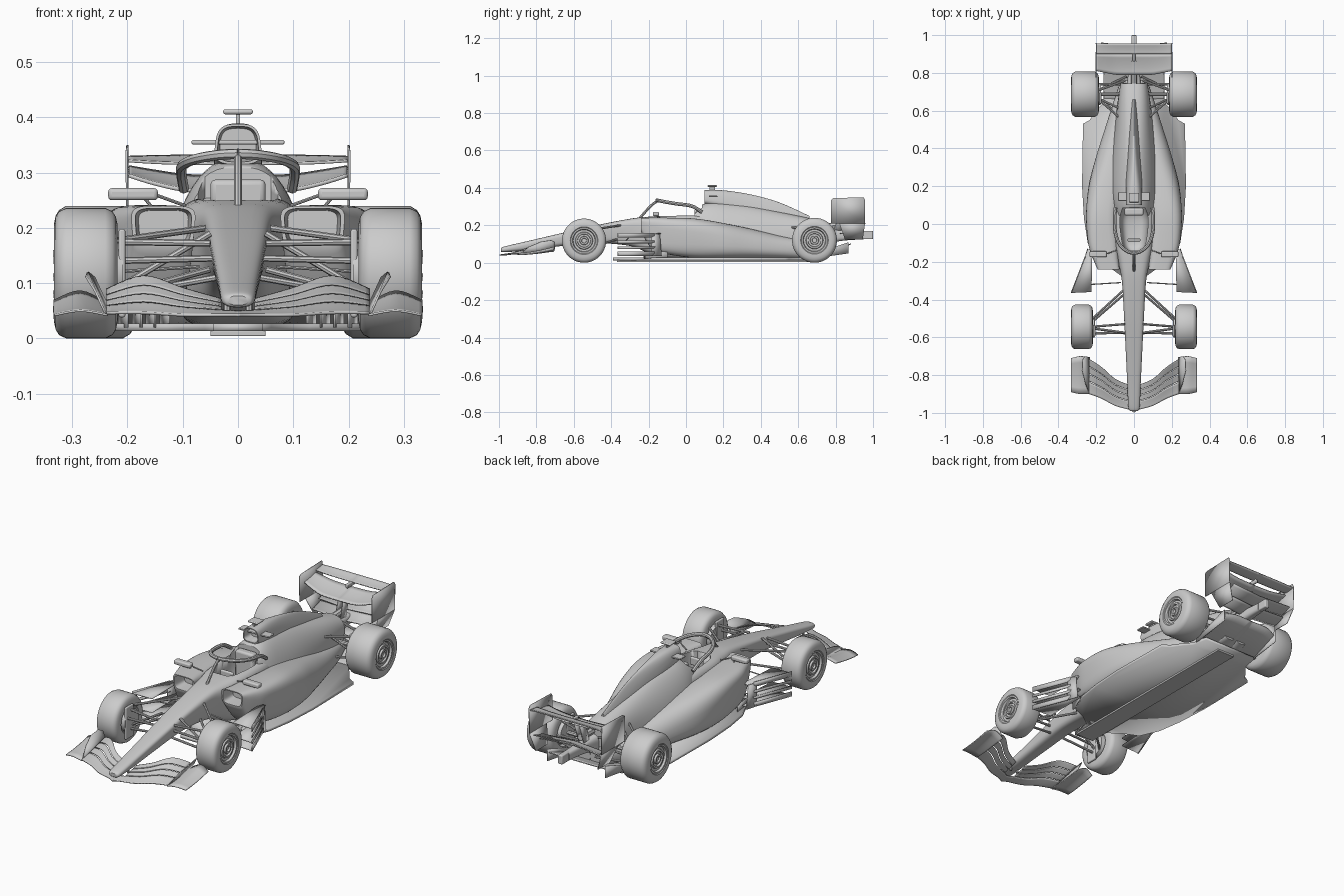
import bpy, bmesh, math
from math import sin, cos, pi
from mathutils import Vector


def finish(name, bm, mirror=False, thick=0, angle=35, bevel=0):
    bmesh.ops.recalc_face_normals(bm, faces=bm.faces)
    me = bpy.data.meshes.new(name)
    bm.to_mesh(me)
    bm.free()
    ob = bpy.data.objects.new(name, me)
    bpy.context.collection.objects.link(ob)
    return dress(ob, mirror, thick, angle, bevel)


def dress(ob, mirror=False, thick=0, angle=35, bevel=0):
    bpy.ops.object.select_all(action='DESELECT')
    ob.select_set(True)
    bpy.context.view_layer.objects.active = ob
    bpy.ops.object.shade_smooth_by_angle(angle=math.radians(angle))
    if thick:
        m = ob.modifiers.new("thickness", 'SOLIDIFY')
        m.thickness, m.offset = thick, 0
    if bevel:
        m = ob.modifiers.new("round", 'BEVEL')
        m.width, m.segments = bevel, 3
    if mirror:
        ob.modifiers.new("mirror", 'MIRROR')
    return ob


def spline(keys, k=5):
    """Catmull-Rom curve through tuples of numbers."""
    if len(keys) < 3:
        return keys
    p = [keys[0]] + list(keys) + [keys[-1]]
    out = []
    for i in range(1, len(p) - 2):
        for j in range(k):
            t = j / k
            out.append(tuple(b + .5 * t * (c - a + t * (2*a - 5*b + 4*c - d + t * (3*(b - c) + d - a)))
                             for a, b, c, d in zip(p[i-1], p[i], p[i+1], p[i+2])))
    return out + [keys[-1]]


def bridge(bm, rings, closed=True):
    for a, b in zip(rings, rings[1:]):
        n = len(a)
        for i in range(n if closed else n - 1):
            j = (i + 1) % n
            bm.faces.new((a[i], a[j], b[j], b[i]))


def loft(name, keys, mirror=False, hole=0, n=40):
    """Keys: y, centre x, half width, z low, z high, squareness, low width, high width."""
    bm, rings = bmesh.new(), []
    secs = [(s, 1) for s in spline(keys)]
    if hole:
        s = secs[0][0]
        secs = [((s[0] + hole,) + s[1:], .78), (s, .88)] + secs
    for (y, cx, hw, z0, z1, e, wb, wt), f in secs:
        ring = []
        for i in range(n):
            c, s = cos(2*pi*i/n), sin(2*pi*i/n)
            px = math.copysign(abs(c) ** (2/e), c) * f
            pz = math.copysign(abs(s) ** (2/e), s) * f
            w = wb + (wt - wb) * (pz + 1) / 2
            ring.append(bm.verts.new((cx + hw*px*w, y, (z0+z1)/2 + (z1-z0)/2*pz)))
        rings.append(ring)
    bridge(bm, rings)
    bm.faces.new(rings[0])
    bm.faces.new(rings[-1])
    return finish(name, bm, mirror)


def plate(name, polys, thick=.005, mirror=True):
    bm = bmesh.new()
    for pts in polys:
        bm.faces.new([bm.verts.new(p) for p in pts])
    return finish(name, bm, mirror, thick)


def wing(name, stations, a=0, b=1, thick=.005, power=1.6):
    """Stations: x, leading y, trailing y, leading z, trailing z; a..b is the part of the chord."""
    bm, rows = bmesh.new(), []
    for x, y0, y1, z0, z1 in spline(stations):
        ts = [a + (b - a) * i / 6 for i in range(7)]
        rows.append([bm.verts.new((x, y0 + (y1-y0)*t, z0 + (z1-z0)*t**power)) for t in ts])
    bridge(bm, rows, False)
    return finish(name, bm, True, thick)


def tubes(name, paths, r, mirror=True):
    cu = bpy.data.curves.new(name, 'CURVE')
    cu.dimensions, cu.bevel_depth, cu.bevel_resolution, cu.use_fill_caps = '3D', r, 2, True
    for path in paths:
        pts = spline(path)
        sp = cu.splines.new('POLY')
        sp.points.add(len(pts) - 1)
        for q, p in zip(sp.points, pts):
            q.co = (*p, 1)
    ob = bpy.data.objects.new(name, cu)
    bpy.context.collection.objects.link(ob)
    bpy.ops.object.select_all(action='DESELECT')
    ob.select_set(True)
    bpy.context.view_layer.objects.active = ob
    bpy.ops.object.convert(target='MESH')
    return dress(bpy.context.object, mirror)


def box(name, loc, size, mirror=False, bevel=.004):
    bm = bmesh.new()
    bmesh.ops.create_cube(bm, size=1)
    for v in bm.verts:
        v.co = Vector(loc) + Vector([v.co[i] * size[i] for i in range(3)])
    return finish(name, bm, mirror, bevel=bevel)


def lathe(name, x0, y, z, profile, n=48):
    """Profile of (distance inward from x0, radius) spun around the axle."""
    bm = bmesh.new()
    bridge(bm, [[bm.verts.new((x0 - d, y + r*cos(2*pi*i/n), z + r*sin(2*pi*i/n))) for i in range(n)]
                for d, r in profile])
    bmesh.ops.remove_doubles(bm, verts=bm.verts, dist=1e-5)
    return finish(name, bm, True)


# Wheels with stepped rims, and brake drums
for side, y, w, r in (("front", -.545, .115, .118), ("rear", .687, .147, .12)):
    lathe(side + "_wheel", .333, y, r, [
        (.012, 0), (.012, .012), (.004, .014), (.004, .022), (.014, .024), (.014, .034), (.006, .036),
        (.006, .044), (.013, .047), (.013, .058), (.003, .062), (.003, .07), (0, .074), (0, .088),
        (.003, .102), (.009, .112), (.022, r), (w-.022, r), (w-.009, .112), (w-.003, .102), (w, .088),
        (w, .07), (w-.02, .066), (w-.02, 0)])
    lathe(side + "_brake_drum", .335 - w, y, r, [(-.02, 0), (-.02, .06), (.012, .055), (.015, 0)])
    box(side + "_brake_duct", (.325 - w, y - .02, r), (.012, .06, .16), True)

# Nose and chassis
chassis = loft("chassis", [
    (-.99, 0, .018, .06, .077, 2.3, 1, 1), (-.97, 0, .03, .056, .087, 2.5, 1, 1),
    (-.85, 0, .037, .066, .115, 3, .9, 1), (-.7, 0, .045, .085, .15, 3.5, .85, 1),
    (-.5, 0, .056, .105, .196, 4, .8, 1), (-.3, 0, .069, .09, .235, 4, .8, 1),
    (-.2, 0, .088, .05, .246, 4, .9, 1), (-.1, 0, .105, .025, .252, 5, 1, 1),
    (.05, 0, .11, .02, .256, 5, 1, 1), (.16, 0, .1, .02, .25, 5, 1, 1)])
# Engine cover, airbox and spine
cover = loft("engine_cover", [
    (.045, 0, .1, .05, .292, 3, 1.1, .85), (.14, 0, .13, .03, .325, 2.6, 1.2, .65),
    (.3, 0, .13, .03, .312, 2.4, 1.2, .62), (.5, 0, .11, .03, .272, 2.5, 1.1, .72),
    (.65, 0, .092, .04, .24, 2.6, 1, .85), (.745, 0, .08, .07, .215, 2.6, .9, .9)])
loft("airbox", [
    (.1, 0, .046, .315, .388, 3.2, 1, .8), (.2, 0, .045, .29, .387, 3, 1.1, .7),
    (.35, 0, .036, .25, .364, 2.5, 1.2, .5), (.5, 0, .024, .22, .322, 2.2, 1.4, .4),
    (.66, 0, .012, .2, .25, 2.2, 1.4, .5)], hole=.05)
# Sidepods with inlets
loft("sidepod", [
    (-.24, .135, .06, .165, .24, 4.5, .9, 1), (-.18, .15, .073, .07, .241, 4.5, .8, 1),
    (-.1, .163, .086, .045, .241, 4, .78, 1),
    (.05, .168, .091, .025, .236, 3.2, .85, 1), (.2, .143, .102, .02, .212, 2.8, 1, .9),
    (.35, .108, .1, .02, .18, 2.5, 1.05, .8), (.5, .08, .08, .02, .145, 2.4, 1.05, .8),
    (.65, .055, .055, .02, .12, 2.4, 1, .9), (.76, .035, .035, .04, .11, 2.4, 1, 1)], True, hole=.07)
# Cockpit opening
cutter = loft("cockpit_cutter", [
    (-.14, 0, .035, .13, .4, 4, 1, 1), (-.1, 0, .062, .11, .4, 4, 1, 1),
    (.02, 0, .075, .11, .4, 4, 1, 1), (.085, 0, .06, .13, .4, 4, 1, 1)])
cutter.hide_render = True
cutter.display_type = 'WIRE'
for ob in (chassis, cover):
    m = ob.modifiers.new("cockpit", 'BOOLEAN')
    m.operation, m.object, m.solver = 'DIFFERENCE', cutter, 'EXACT'
box("seat_back", (0, .06, .19), (.1, .03, .15), bevel=.012)
box("steering_wheel", (0, -.085, .225), (.07, .015, .04), bevel=.006)
box("headrest", (0, .065, .265), (.1, .04, .045), bevel=.01)
# Cockpit safety hoop
tubes("halo_hoop", [[(.098, .085, .27), (.103, .03, .303), (.098, -.05, .315), (.075, -.11, .325),
                     (.035, -.145, .332), (0, -.155, .334)]], .0095)
tubes("halo_pillar", [[(0, -.15, .332), (0, -.19, .302), (0, -.25, .235)]], .007, False)
# Camera pod, roll hoop winglets and side mirrors
box("camera_pod", (0, .14, .41), (.054, .05, .009))
box("camera_stem", (0, .14, .395), (.008, .03, .03), bevel=.002)
box("airbox_winglet", (0, .145, .355), (.168, .045, .008), bevel=.003)
box("mirror", (.19, -.16, .261), (.09, .032, .022), True, .007)
tubes("mirror_stalk", [[(.17, -.155, .255), (.15, -.15, .23)], [(.15, -.16, .26), (.095, -.14, .24)]], .003)

# Floor, plank, fences and diffuser
half = [(.045, -.39), (.06, -.28), (.13, -.23), (.2, -.2), (.245, -.1), (.265, .03), (.275, .2), (.27, .53),
        (.235, .55), (.2, .6), (.165, .64), (.15, .72)]
plate("floor", [[(x, y, .02) for x, y in half] + [(-x, y, .02) for x, y in half[::-1]]], .014, False)
box("plank", (0, .16, .009), (.1, 1.06, .01), bevel=.002)
plate("floor_fence", [[(x, -.24 + x*.1, .02), (x, -.24 + x*.1, .06), (x + .015, -.1, .06), (x + .015, -.1, .02)]
                      for x in (.125, .15, .175, .2)], .004)
wing("diffuser", [(0, .64, .88, .02, .1), (.1, .64, .88, .02, .1), (.16, .64, .86, .02, .09)], power=1.3)
plate("diffuser_side", [[(.16, .66, .02), (.16, .87, .05), (.16, .87, .11), (.16, .66, .04)]], .004)

# Turning boards beside the sidepod inlets: slotted outer face over stacked slats
plate("turning_board_strip", [[(.332, -.365, z), (.333, -.365, z + h), (.258, -.17, z + h), (.256, -.17, z)]
                              for z, h in ((.035, .024), (.073, .014), (.104, .014), (.135, .025))], .004)
plate("turning_board_tail", [[(.262, -.185, .035), (.262, -.185, .16), (.246, -.14, .15), (.245, -.13, .035)]], .004)
plate("turning_board_slat", [[(.225, -.36, z), (.332, -.365, z), (.246, -.135, z + .006), (.22, -.135, z + .006)]
                             for z in (.04, .08, .15)], .004)
tubes("turning_board_stay", [[(.07, -.31, .13), (.23, -.32, .12)], [(.23, -.16, .1), (.18, -.1, .1)]], .003)

# Front wing: four swept elements, footplate and endplate
span = [(.03, -.982, -.85, .042, .07), (.1, -.962, -.82, .042, .09), (.17, -.925, -.76, .046, .112),
        (.238, -.9, -.715, .046, .088)]
for i, (a, b) in enumerate(((0, .34), (.37, .56), (.59, .77), (.8, 1))):
    st = [(0, -.998, -.86, .042, .065)] + span if i == 0 else span
    wing("front_wing_element_%d" % (i + 1), st, a, b, .005, 1.2)
wing("front_wing_footplate", [(.235, -.9, -.705, .042, .062), (.285, -.9, -.7, .05, .085),
                              (.333, -.89, -.71, .042, .068)], thick=.004)
plate("front_wing_endplate", [[(.24, -.89, .045), (.258, -.84, .085), (.275, -.775, .112), (.272, -.72, .12),
                               (.26, -.7, .11), (.237, -.705, .06)]], .004)
tubes("front_wing_pylon", [[(.02, -.9, .08), (.02, -.9, .05)]], .006)

# Front suspension
tubes("front_wishbones", [
    [(.055, -.35, .2), (.235, -.515, .175)], [(.05, -.575, .172), (.235, -.55, .175)],
    [(.05, -.37, .125), (.235, -.53, .075)], [(.04, -.58, .11), (.235, -.55, .075)],
    [(.05, -.53, .19), (.235, -.545, .08)], [(.045, -.575, .145), (.235, -.58, .14)]], .006)
# Rear suspension and driveshaft
tubes("rear_wishbones", [
    [(.05, .54, .19), (.21, .68, .18)], [(.045, .76, .18), (.21, .7, .18)],
    [(.05, .56, .09), (.21, .68, .07)], [(.04, .78, .09), (.21, .7, .07)],
    [(.05, .6, .2), (.2, .67, .08)], [(.04, .74, .13), (.21, .74, .12)]], .006)
tubes("driveshaft", [[(0, .687, .12), (.22, .687, .12)]], .01)

# Tail: crash structure, exhaust and rear light
loft("crash_structure", [(.7, 0, .045, .08, .19, 3, 1, 1), (.82, 0, .028, .115, .175, 3, 1, 1),
                         (.95, 0, .018, .125, .17, 3, 1, 1)])
box("rear_light", (0, .97, .148), (.026, .06, .045), bevel=.005)
tubes("exhaust", [[(0, .72, .195), (0, .84, .2)]], .016, False)

# Rear wing: main plane, flap, beam wings, endplates and pylons
wing("rear_wing_main", [(0, .79, .9, .265, .292), (.09, .79, .9, .268, .294), (.15, .8, .9, .28, .302),
                        (.198, .81, .9, .295, .31)], thick=.007)
wing("rear_wing_flap", [(0, .9, .955, .316, .33), (.12, .9, .955, .317, .33), (.198, .9, .955, .321, .328)],
     thick=.005)
for i, z in enumerate((.155, .19)):
    wing("beam_wing_%d" % (i + 1), [(0, .82 + i*.05, .89 + i*.05, z, z + .025),
                                    (.175, .84 + i*.05, .91 + i*.05, z, z + .02)], thick=.005)
plate("rear_wing_endplate", [
    [(.2, .785, .345), (.2, .95, .35), (.202, .957, .335), (.2, .957, .21), (.2, .775, .21), (.202, .775, .335)],
    [(.2, .82, .21), (.2, .957, .21), (.172, .945, .125), (.172, .85, .125)]], .004)
plate("rear_wing_pylon", [[(.014, .79, .17), (.014, .83, .17), (.014, .87, .285), (.014, .82, .27)]], .006)
box("flap_actuator", (0, .89, .308), (.014, .06, .02))
